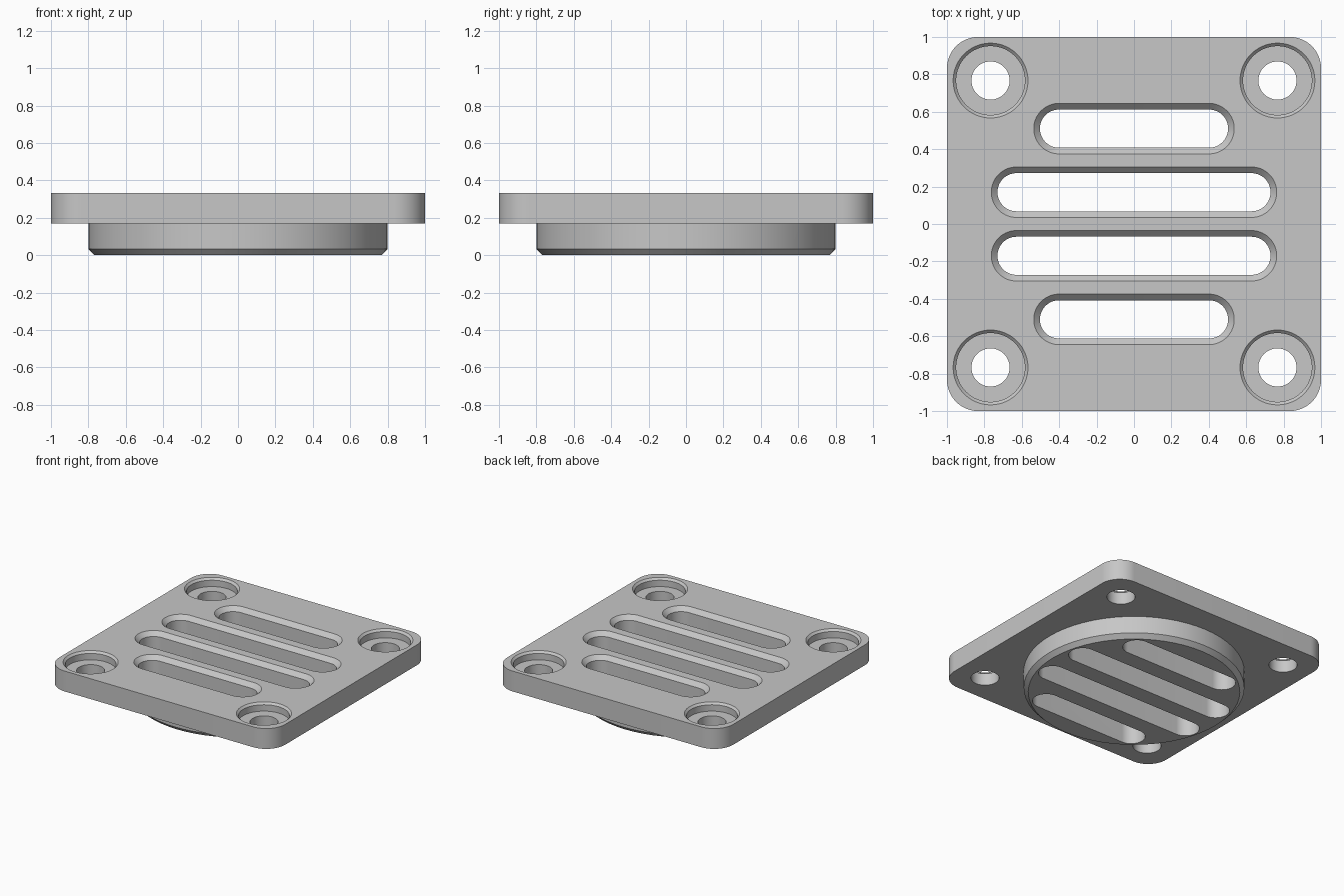
import bpy, math

cube = bpy.data.objects.get("Cube")
if cube:
    bpy.data.objects.remove(cube, do_unlink=True)

# Single flat colour
GREY = (0.57, 0.57, 0.57, 1)
grey = bpy.data.materials.new("light grey metal")
grey.use_nodes = True
grey.diffuse_color = GREY
grey.node_tree.nodes["Principled BSDF"].inputs["Base Color"].default_value = GREY

TOP, SEAT = 0.333, 0.17   # top of plate, underside of plate
CHAMFER = 0.033
STEPS = 16                # segments per quarter turn


def outline(hx, hy, r):
    """Rounded rectangle; becomes a slot or a circle as r meets the half sizes."""
    pts = []
    for q, (sx, sy) in enumerate(((1, 1), (-1, 1), (-1, -1), (1, -1))):
        for i in range(STEPS + 1):
            a = (q + i / STEPS) * math.pi / 2
            p = (sx * (hx - r) + r * math.cos(a), sy * (hy - r) + r * math.sin(a))
            if not pts or math.dist(p, pts[-1]) > 1e-5:
                pts.append(p)
    if math.dist(pts[0], pts[-1]) < 1e-5:
        pts.pop()
    return pts


def loft(name, hx, hy, r, layers, x=0, y=0):
    """Stack outlines; each layer is (height, outward offset)."""
    verts, faces = [], []
    for z, off in layers:
        verts += [(px + x, py + y, z) for px, py in outline(hx + off, hy + off, r + off)]
    n = len(verts) // len(layers)
    for k in range(len(layers) - 1):
        for i in range(n):
            j = (i + 1) % n
            faces.append((k * n + i, k * n + j, k * n + n + j, k * n + n + i))
    faces.append(tuple(reversed(range(n))))
    faces.append(tuple(range(len(verts) - n, len(verts))))
    mesh = bpy.data.meshes.new(name)
    mesh.from_pydata(verts, [], faces)
    mesh.materials.append(grey)
    obj = bpy.data.objects.new(name, mesh)
    bpy.context.collection.objects.link(obj)
    return obj


def combine(target, tool, operation):
    """Apply a boolean and discard the tool."""
    mod = target.modifiers.new(operation, "BOOLEAN")
    mod.object, mod.operation, mod.solver = tool, operation, "EXACT"
    bpy.context.view_layer.objects.active = target
    bpy.ops.object.modifier_apply(modifier=mod.name)
    bpy.data.objects.remove(tool, do_unlink=True)


# Square flange plate with a round chamfered spigot below
plate = loft("vent_plate", 1, 1, 0.167, [(SEAT, 0), (TOP, 0)])
spigot = loft("spigot", 0.8, 0.8, 0.8, [(0, -CHAMFER), (CHAMFER, 0), (SEAT + 0.06, 0)])
combine(plate, spigot, "UNION")

# Four chamfered vent slots
for half_length, y in ((0.503, 0.51), (0.73, 0.17)):
    for side in (1, -1):
        slot = loft("slot_cutter", half_length, 0.102, 0.102,
                    [(-0.1, 0), (TOP - CHAMFER, 0), (TOP + 0.03, CHAMFER + 0.03)],
                    y=side * y)
        combine(plate, slot, "DIFFERENCE")

# Four counterbored screw holes
for sx in (1, -1):
    for sy in (1, -1):
        hole = loft("hole_cutter", 0.102, 0.102, 0.102,
                    [(-0.1, 0), (TOP - 0.067, 0), (TOP - 0.067, 0.082),
                     (TOP - 0.016, 0.082), (TOP + 0.02, 0.118)],
                    x=sx * 0.767, y=sy * 0.767)
        combine(plate, hole, "DIFFERENCE")

# Smooth round walls, keep crisp edges
bpy.ops.object.select_all(action="DESELECT")
plate.select_set(True)
bpy.context.view_layer.objects.active = plate
bpy.ops.object.shade_smooth_by_angle(angle=math.radians(25))
